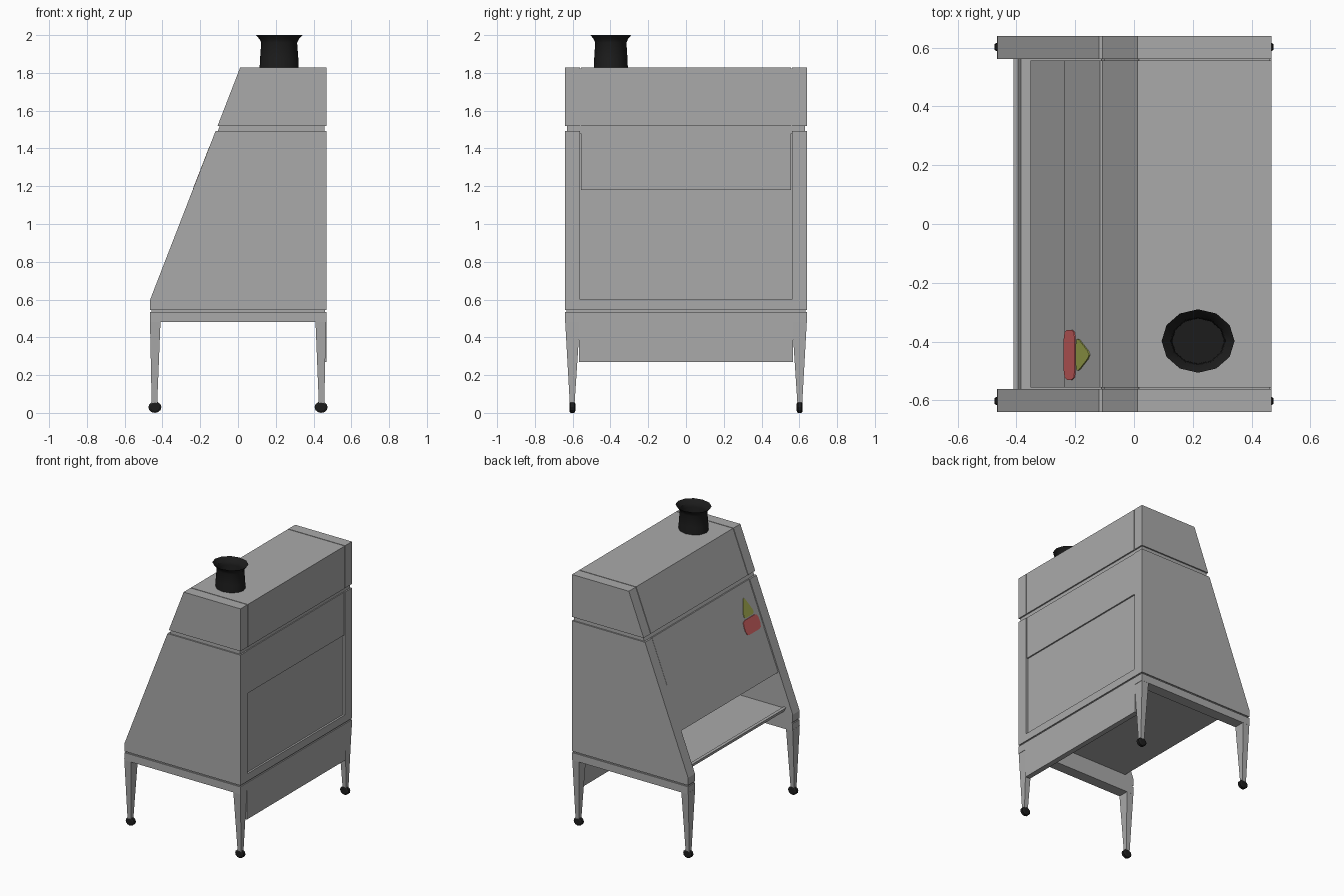
import bpy, bmesh, math
from mathutils import Vector

if "Cube" in bpy.data.objects:
    bpy.data.objects.remove(bpy.data.objects["Cube"])


def material(name, rgb):
    m = bpy.data.materials.new(name)
    m.diffuse_color = (*rgb, 1)
    m.use_nodes = True
    m.node_tree.nodes["Principled BSDF"].inputs["Base Color"].default_value = m.diffuse_color
    return m


GREY = material("grey_metal", (0.40, 0.40, 0.40))
BLACK = material("black_plastic", (0.012, 0.012, 0.012))
RED = material("red_label", (0.62, 0.12, 0.12))
YELLOW = material("yellow_label", (0.36, 0.40, 0.08))


def finish(name, bm, mat):
    bmesh.ops.recalc_face_normals(bm, faces=bm.faces)
    me = bpy.data.meshes.new(name)
    bm.to_mesh(me)
    bm.free()
    me.materials.append(mat)
    ob = bpy.data.objects.new(name, me)
    bpy.context.collection.objects.link(ob)
    return ob


def loft(name, rings, mat):
    """Closed solid through a list of rings with equal point counts."""
    bm = bmesh.new()
    vs = [[bm.verts.new(p) for p in r] for r in rings]
    n = len(rings[0])
    for a, b in zip(vs, vs[1:]):
        for i in range(n):
            j = (i + 1) % n
            bm.faces.new((a[i], a[j], b[j], b[i]))
    bm.faces.new(vs[0])
    bm.faces.new(vs[-1])
    return finish(name, bm, mat)


def prism(name, pts, y0, y1, mat=GREY):
    """Extrude an x-z profile along y."""
    return loft(name, [[(x, y, z) for x, z in pts] for y in (y0, y1)], mat)


def box(name, x0, x1, y0, y1, z0, z1):
    return prism(name, [(x0, z0), (x1, z0), (x1, z1), (x0, z1)], y0, y1)


def slope(z):
    """x of the sloping front at height z."""
    return -0.465 + 0.388 * (z - 0.6)


def sash(name, z0, z1, depth, thick=0.02):
    a, b = slope(z0) + depth, slope(z1) + depth
    prism(name, [(a, z0), (a + thick, z0), (b + thick, z1), (b, z1)], -0.556, 0.556)


IN, OUT, R = 0.561, 0.64, 0.468

# Side walls, skirts and the grooves between them
wall = [(slope(0.6), 0.545), (R, 0.545), (R, 1.492), (slope(1.492), 1.492), (slope(0.6), 0.6)]
for s, side in ((-1, "right"), (1, "left")):
    prism(side + "_wall", wall, s * IN, s * OUT)
    box(side + "_skirt", -0.465, R, s * IN, s * OUT, 0.48, 0.535)
    box(side + "_skirt_groove", -0.457, R - 0.008, s * IN, s * 0.632, 0.53, 0.55)

# Rear wall: upper panel, deeper lower panel, bottom rail and apron
box("rear_upper_panel", 0.42, R - 0.004, -0.556, 0.556, 1.18, 1.492)
box("rear_lower_panel", 0.42, R - 0.014, -0.556, 0.556, 0.60, 1.18)
box("rear_panel_backing", 0.41, R - 0.018, -IN, IN, 0.56, 1.492)
box("rear_bottom_rail", 0.42, R, -IN, IN, 0.545, 0.60)
box("rear_apron_groove", 0.42, R - 0.008, -IN, IN, 0.53, 0.55)
box("rear_apron", 0.43, R, -0.566, 0.566, 0.27, 0.535)

# Worktop with a slim front lip
box("worktop", -0.395, 0.42, -IN, IN, 0.605, 0.63)
prism("worktop_lip", [(-0.41, 0.635), (-0.395, 0.605), (-0.36, 0.605), (-0.395, 0.642)], -IN, IN)

# Sloping front panels above the opening
sash("upper_sash", 1.18, 1.492, 0.003)
sash("lower_sash", 0.88, 1.18, 0.005)
sash("sash_backing", 0.90, 1.492, 0.012)

# Recessed band and top hood, split by narrow grooves
prism("hood_band", [(slope(1.48) + 0.012, 1.48), (R - 0.01, 1.48), (R - 0.01, 1.53),
                    (slope(1.53) + 0.012, 1.53)], -0.63, 0.63)


def hood_profile(d):
    return [(slope(1.52) + d, 1.52), (R - d, 1.52), (R - d, 1.828 - d), (slope(1.828) + d, 1.828 - d)]


prism("hood_core", hood_profile(0.006), -0.6, 0.6)
prism("hood_middle", hood_profile(0.0), -0.556, 0.556)
for s, side in ((-1, "right"), (1, "left")):
    prism(side + "_hood_end", hood_profile(0.0), s * IN, s * OUT)

# Tapered legs with castors
for sx, a in ((-1, "front"), (1, "rear")):
    for sy, b in ((-1, "right"), (1, "left")):
        def rect(x0, x1, y0, y1, z):
            return [(sx * x, sy * y, z) for x, y in ((x0, y0), (x1, y0), (x1, y1), (x0, y1))]
        loft(f"{a}_{b}_leg", [rect(0.428, 0.457, 0.59, 0.615, 0.045),
                              rect(0.41, 0.466, IN, OUT, 0.49)], GREY)
        rings = []
        for y, r in ((-0.016, 0.02), (-0.01, 0.03), (0.01, 0.03), (0.016, 0.02)):
            rings.append([(sx * 0.44 + 1.15 * r * math.cos(math.tau * i / 12), sy * 0.602 + y,
                           0.03 + r * math.sin(math.tau * i / 12)) for i in range(12)])
        loft(f"{a}_{b}_castor", rings, BLACK)

# Flared oval exhaust collar, open at the top
rings = []
for r, z in ((0.104, 1.82), (0.101, 1.88), (0.095, 1.96), (0.105, 1.98), (0.124, 2.0),
             (0.094, 1.972), (0.09, 1.95), (0.088, 1.84)):
    rings.append([(0.218 + r * math.cos(math.tau * i / 12), -0.398 + 0.87 * r * math.sin(math.tau * i / 12), z)
                  for i in range(12)])
collar = loft("exhaust_collar", rings, BLACK)
bpy.context.view_layer.objects.active = collar
collar.select_set(True)
bpy.ops.object.shade_smooth_by_angle(angle=math.radians(35))
collar.select_set(False)


# Thin labels on the upper sash
def label(name, outline, mat):
    rings = [[(slope(z) + 0.003 + d, y, z) for y, z in outline] for d in (0.002, -0.004)]
    loft(name, rings, mat)


def rounded(corners, r):
    """Round each corner of a convex outline with three points."""
    out = []
    n = len(corners)
    for i in range(n):
        p, c, q = (Vector(corners[(i + k) % n]) for k in (-1, 0, 1))
        a, b = c + (p - c).normalized() * r, c + (q - c).normalized() * r
        out += [a, (a + b) / 4 + c / 2, b]
    return out


label("red_label_plate", rounded([(-0.53, 1.185), (-0.36, 1.185), (-0.36, 1.28), (-0.53, 1.28)], 0.03), RED)
label("yellow_warning_plate", rounded([(-0.51, 1.29), (-0.38, 1.29), (-0.445, 1.42)], 0.03), YELLOW)
